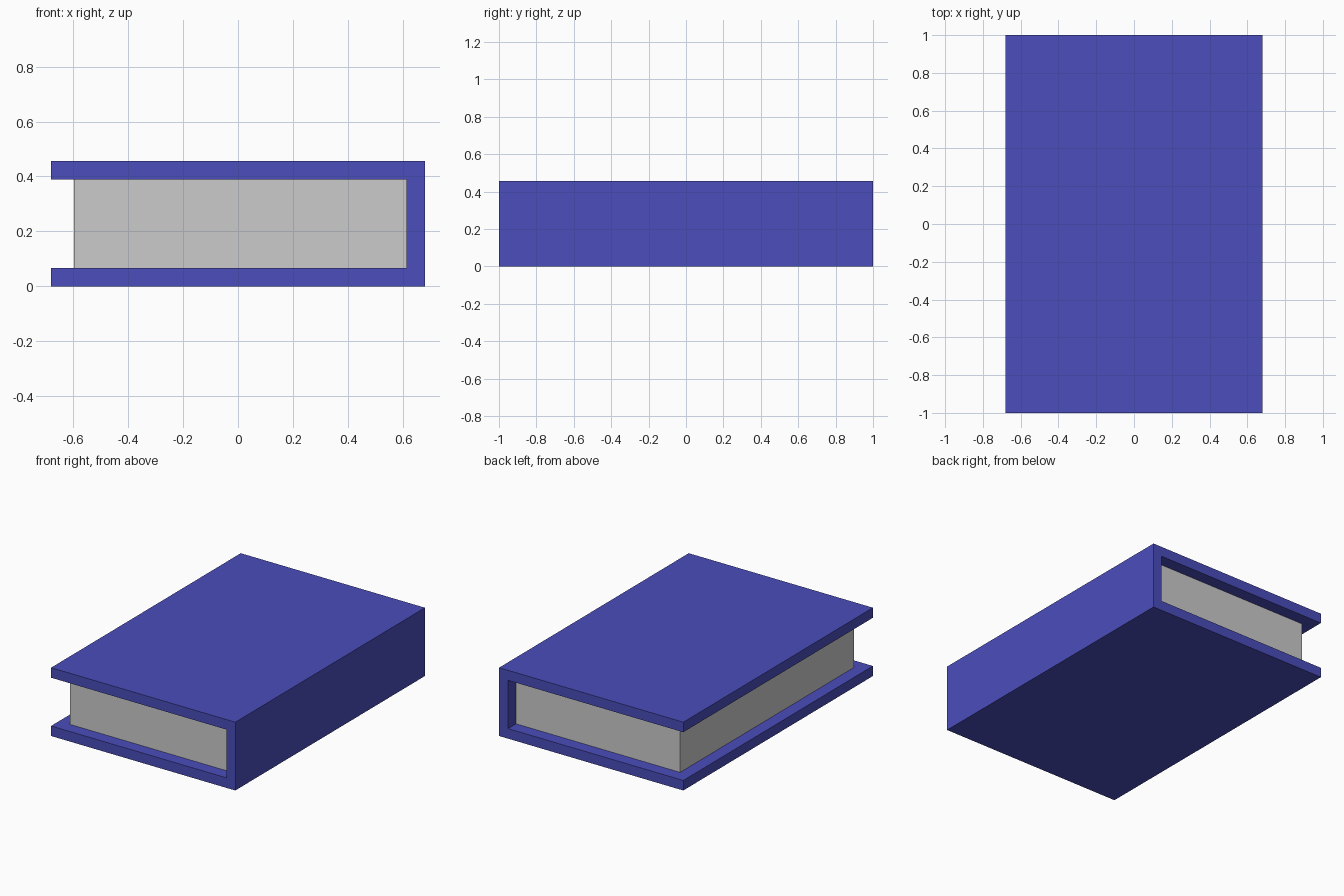
import bpy, bmesh

if "Cube" in bpy.data.objects:
    bpy.data.objects.remove(bpy.data.objects["Cube"])


def extrude_profile(name, profile, half_depth):
    """Extrude an (x, z) outline symmetrically along y."""
    bm = bmesh.new()
    face = bm.faces.new([bm.verts.new((x, -half_depth, z)) for x, z in profile])
    ext = bmesh.ops.extrude_face_region(bm, geom=[face])
    verts = [g for g in ext["geom"] if isinstance(g, bmesh.types.BMVert)]
    bmesh.ops.translate(bm, verts=verts, vec=(0, 2 * half_depth, 0))
    bmesh.ops.recalc_face_normals(bm, faces=bm.faces)
    mesh = bpy.data.meshes.new(name)
    bm.to_mesh(mesh)
    bm.free()
    obj = bpy.data.objects.new(name, mesh)
    bpy.context.collection.objects.link(obj)
    return obj


HALF_W, HEIGHT, BOARD = 0.68, 0.456, 0.067
SPINE = 0.614          # inner face of the spine
FORE_EDGE = -0.598     # open side of the page block
LOW, HIGH = BOARD, HEIGHT - BOARD

# Cover: two boards joined by the spine, one C-shaped profile
cover = extrude_profile("cover", [
    (-HALF_W, 0), (HALF_W, 0), (HALF_W, HEIGHT), (-HALF_W, HEIGHT),
    (-HALF_W, HIGH), (SPINE, HIGH), (SPINE, LOW), (-HALF_W, LOW)], 1.0)
blue = bpy.data.materials.new("cover_blue")
blue.diffuse_color = (0.069, 0.074, 0.5, 1)
blue.use_nodes = True
blue.node_tree.nodes["Principled BSDF"].inputs["Base Color"].default_value = blue.diffuse_color
cover.data.materials.append(blue)

# Page block, set back from the cover edges
pages = extrude_profile("pages", [
    (FORE_EDGE, LOW), (SPINE, LOW), (SPINE, HIGH), (FORE_EDGE, HIGH)], 0.916)
